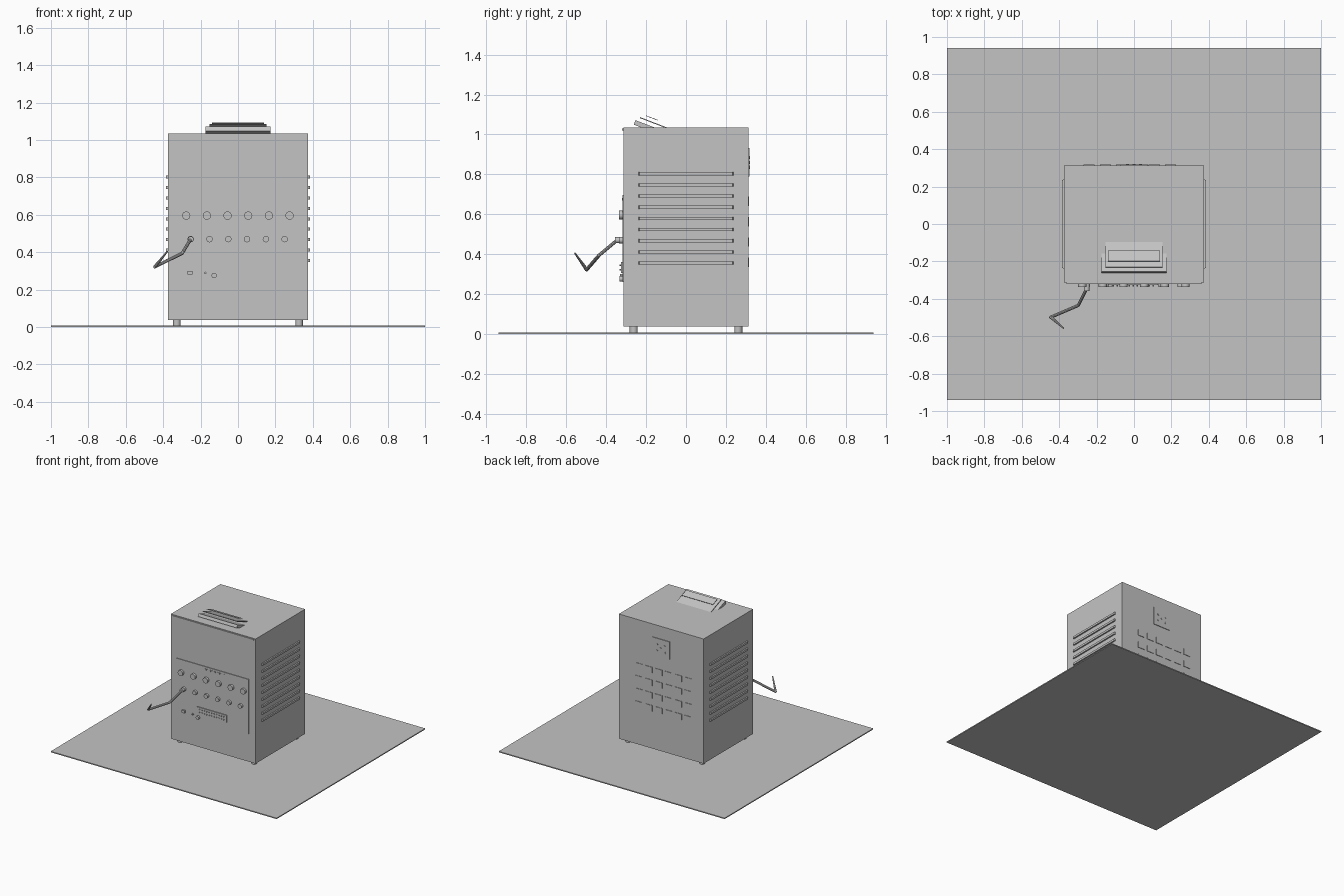
import bpy, bmesh
from math import radians
from mathutils import Vector, Matrix

cube = bpy.data.objects.get("Cube")
if cube:
    bpy.data.objects.remove(cube, do_unlink=True)

GREY = bpy.data.materials.new("plain grey")
GREY.use_nodes = True
GREY.diffuse_color = (0.55, 0.55, 0.55, 1)
GREY.node_tree.nodes["Principled BSDF"].inputs["Base Color"].default_value = (0.55, 0.55, 0.55, 1)


def box(bm, x, y, z):
    """Box from (low, high) ranges; returns its vertices."""
    mat = Matrix.Translation([sum(r) / 2 for r in (x, y, z)])
    mat = mat @ Matrix.Diagonal([r[1] - r[0] for r in (x, y, z)] + [1])
    return bmesh.ops.create_cube(bm, size=1, matrix=mat)["verts"]


def rod(bm, start, end, r1, r2=None, sides=16):
    """Round bar between two points."""
    start, end = Vector(start), Vector(end)
    axis = end - start
    mat = Matrix.Translation((start + end) / 2) @ axis.to_track_quat('Z', 'Y').to_matrix().to_4x4()
    bmesh.ops.create_cone(bm, cap_ends=True, segments=sides, radius1=r1,
                          radius2=r1 if r2 is None else r2, depth=axis.length, matrix=mat)


def part(name, bm, smooth=False):
    mesh = bpy.data.meshes.new(name)
    bm.to_mesh(mesh)
    bm.free()
    mesh.materials.append(GREY)
    obj = bpy.data.objects.new(name, mesh)
    bpy.context.collection.objects.link(obj)
    if smooth:
        bpy.ops.object.select_all(action='DESELECT')
        obj.select_set(True)
        bpy.context.view_layer.objects.active = obj
        bpy.ops.object.shade_smooth_by_angle(angle=radians(35))
    return obj


def box_part(name, x, y, z):
    bm = bmesh.new()
    box(bm, x, y, z)
    return part(name, bm)


HALF_W, HALF_D, TOP = 0.375, 0.313, 1.035
FRONT = -HALF_D - 0.005   # face of the control panel

# Floor and cabinet
box_part("floor_slab", (-1, 1), (-0.94, 0.94), (0, 0.008))
box_part("cabinet", (-HALF_W, HALF_W), (-HALF_D, HALF_D), (0.037, TOP))
box_part("front_top_trim", (-0.36, 0.36), (-0.321, -HALF_D), (1.02, 1.03))

# Four round feet
bm = bmesh.new()
for sx in (-1, 1):
    for sy in (-1, 1):
        rod(bm, (sx * 0.327, sy * 0.262, 0.008), (sx * 0.327, sy * 0.262, 0.037), 0.02)
part("feet", bm, True)

# Side cooling ribs, mirrored
for side, sign in (("left", 1), ("right", -1)):
    bm = bmesh.new()
    for i in range(9):
        z = 0.803 - i * 0.056
        x = sorted((sign * HALF_W, sign * 0.386))
        verts = box(bm, x, (-0.238, 0.238), (z - 0.008, z + 0.008))
        for v in verts:   # slope the rib ends
            if abs(v.co.x) > 0.38:
                v.co.y *= 0.98
    part(side + "_vent_ribs", bm)

# Front control panel
box_part("control_panel", (-0.32, 0.315), (FRONT, -HALF_D), (0.26, 0.697))
bm = bmesh.new()
for i in range(9):
    x = -0.07 + i * 0.02
    box(bm, (x, x + 0.013), (FRONT - 0.003, FRONT), (0.67, 0.682))
part("panel_marks", bm)

# Two rows of knobs
for name, x0, step, z, r in (("upper_knobs", -0.277, 0.1105, 0.596, 0.022),
                             ("lower_knobs", -0.253, 0.1005, 0.47, 0.017)):
    bm = bmesh.new()
    for i in range(6):
        x = x0 + i * step
        rod(bm, (x, FRONT, z), (x, -0.336, z), r)
    part(name, bm, True)

# Button strip
box_part("button_strip", (-0.135, 0.127), (-0.325, FRONT), (0.306, 0.361))
bm = bmesh.new()
for i in range(11):
    for z in (0.322, 0.345):
        x = -0.112 + i * 0.0215
        rod(bm, (x, -0.325, z), (x, -0.333, z), 0.004, sides=8)
part("buttons", bm, True)

# Small switches below the strip
box_part("square_switch", (-0.27, -0.244), (-0.331, FRONT), (0.28, 0.301))
bm = bmesh.new()
for x, z, r, y in ((-0.175, 0.29, 0.006, -0.331), (-0.128, 0.276, 0.014, -0.333)):
    rod(bm, (x, FRONT, z), (x, y, z), r)
part("round_switches", bm, True)

# Bent crank arm
path = [(-0.253, -0.345, 0.47), (-0.298, -0.435, 0.395), (-0.445, -0.498, 0.322), (-0.377, -0.557, 0.405)]
bm = bmesh.new()
rod(bm, (-0.253, -0.33, 0.47), (-0.253, -0.357, 0.47), 0.015)
for i, (a, b) in enumerate(zip(path, path[1:])):
    rod(bm, a, b, 0.009, 0.004 if i == 2 else 0.009, 10)
for p in path[1:3]:
    bmesh.ops.create_uvsphere(bm, u_segments=10, v_segments=6, radius=0.009, matrix=Matrix.Translation(p))
part("crank", bm, True)

# Tilted tray and sheets on the top, raised towards the front
for name, half, front, lift, length, thick in (("tray_base", 0.173, -0.262, 0.014, 0.13, 0.024),
                                               ("tray_sheet", 0.153, -0.232, 0.047, 0.145, 0.005),
                                               ("tray_top_sheet", 0.138, -0.2, 0.057, 0.06, 0.003)):
    obj = box_part(name, (-half, half), (0, length), (0, thick))
    obj.location = (0, front, TOP + lift)
    obj.rotation_euler.x = radians(-21)

# Back plate with pins
BACK = HALF_D + 0.005
box_part("back_plate", (-0.076, 0.076), (HALF_D, BACK), (0.79, 0.933))
bm = bmesh.new()
for x, z in ((0.035, 0.885), (-0.035, 0.885), (0.0, 0.86), (0.035, 0.835), (-0.035, 0.835)):
    rod(bm, (x, HALF_D, z), (x, BACK + 0.004, z), 0.008, sides=10)
part("back_pins", bm, True)

# Grid of raised sockets on the back
bm = bmesh.new()
for row in range(4):
    for col in range(6):
        x, z = 0.225 - col * 0.087, 0.688 - row * 0.102
        box(bm, (x - 0.06, x), (HALF_D, BACK - 0.001), (z - 0.047, z))
part("back_sockets", bm)
